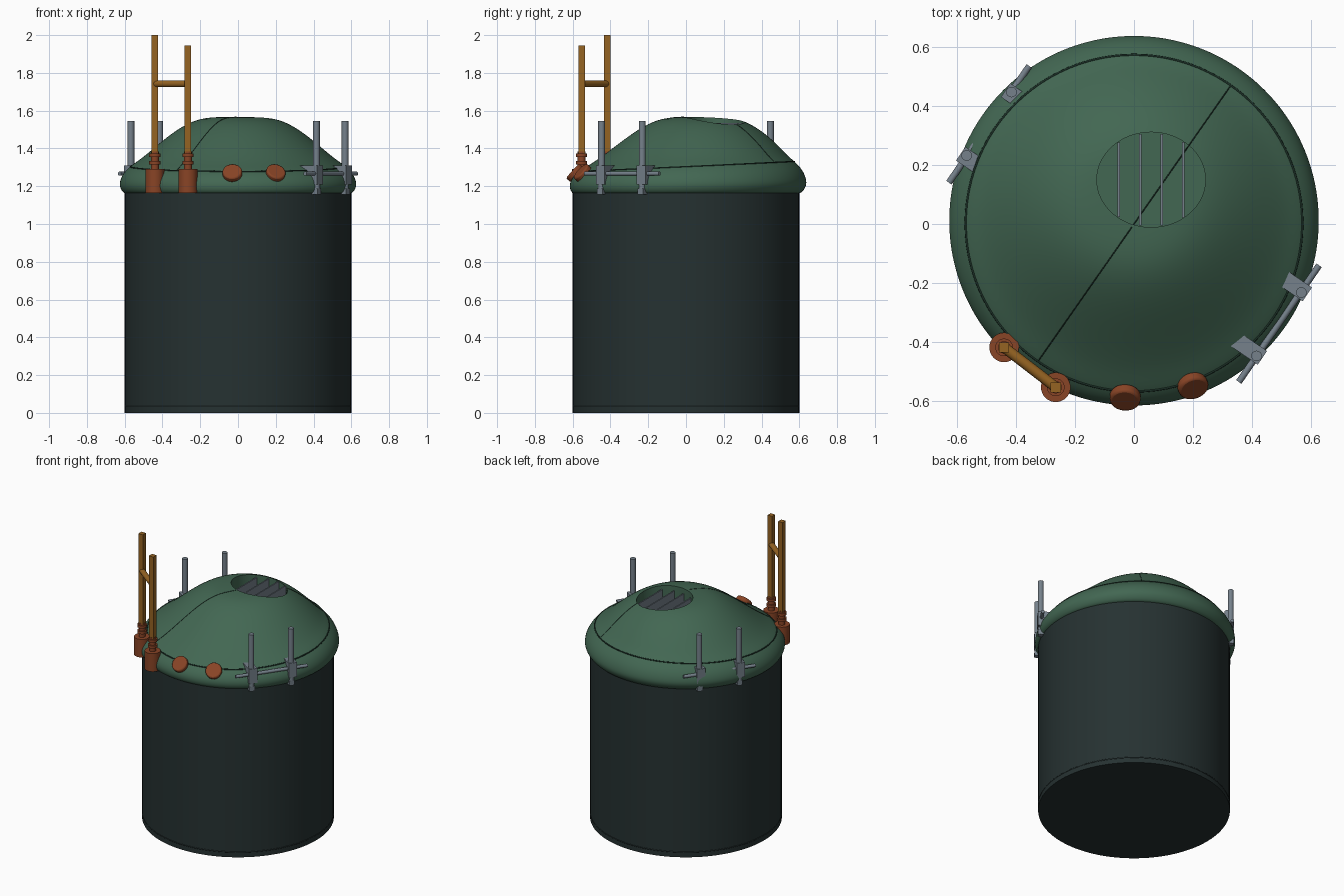
import bpy, bmesh, math
from mathutils import Vector
from mathutils.bvhtree import BVHTree

cube = bpy.data.objects.get("Cube")
if cube:
    bpy.data.objects.remove(cube, do_unlink=True)


def material(name, rgb):
    m = bpy.data.materials.new(name)
    m.use_nodes = True
    m.diffuse_color = (*rgb, 1)
    m.node_tree.nodes["Principled BSDF"].inputs["Base Color"].default_value = (*rgb, 1)
    return m


GREEN = material("lid green", (0.055, 0.135, 0.085))
DARK = material("dark teal", (0.019, 0.031, 0.031))
SEAM = material("seam dark green", (0.012, 0.032, 0.022))
GREY = material("steel grey", (0.18, 0.22, 0.26))
OCHRE = material("ochre", (0.30, 0.125, 0.016))
RUST = material("rust orange", (0.25, 0.058, 0.019))


def finish(obj, name, mat):
    obj.name = name
    obj.data.materials.append(mat)
    bpy.ops.object.select_all(action='DESELECT')
    obj.select_set(True)
    bpy.context.view_layer.objects.active = obj
    bpy.ops.object.shade_smooth_by_angle(angle=math.radians(35))
    return obj


def from_bmesh(bm):
    bmesh.ops.recalc_face_normals(bm, faces=bm.faces)
    me = bpy.data.meshes.new("part")
    bm.to_mesh(me)
    bm.free()
    obj = bpy.data.objects.new("part", me)
    bpy.context.collection.objects.link(obj)
    return obj


def rod(name, a, b, r, mat, sides=16):
    a, b = Vector(a), Vector(b)
    d = b - a
    bpy.ops.mesh.primitive_cylinder_add(vertices=sides, radius=r, depth=d.length, location=(a + b) / 2)
    obj = bpy.context.object
    obj.rotation_euler = d.to_track_quat('Z', 'Y').to_euler()
    return finish(obj, name, mat)


def box(name, centre, size, mat, turn=0):
    bpy.ops.mesh.primitive_cube_add(size=1, location=centre, rotation=(0, 0, turn))
    obj = bpy.context.object
    obj.scale = size
    return finish(obj, name, mat)


def tube(name, points, r, mat, closed=False):
    cu = bpy.data.curves.new(name, 'CURVE')
    cu.dimensions = '3D'
    cu.bevel_depth = r
    cu.bevel_resolution = 1
    sp = cu.splines.new('POLY')
    sp.points.add(len(points) - 1)
    for p, co in zip(sp.points, points):
        p.co = (*co, 1)
    sp.use_cyclic_u = closed
    obj = bpy.data.objects.new(name, cu)
    cu.materials.append(mat)
    bpy.context.collection.objects.link(obj)
    return obj


# Tank body with a fine joint near the floor
rod("tank_body", (0, 0, 0), (0, 0, 1.2), 0.6, DARK, 96)
circle = [(math.cos(math.tau * i / 96), math.sin(math.tau * i / 96)) for i in range(96)]
tube("base_joint", [(0.598 * c, 0.598 * s, 0.036) for c, s in circle], 0.004, DARK, True)

# Lopsided lid: rings of radius, height, backward shift, rise towards the back
RINGS = [(0.55, 1.16, 0, 0), (0.59, 1.16, 0, 0), (0.61, 1.165, 0.005, 0),
         (0.626, 1.19, 0.01, 0.01), (0.63, 1.22, 0.012, 0.01), (0.612, 1.267, 0.01, 0.03),
         (0.57, 1.308, 0.003, 0.045), (0.52, 1.34, 0.02, 0.04), (0.46, 1.39, 0.045, 0.02),
         (0.38, 1.458, 0.065, 0), (0.29, 1.522, 0.07, 0), (0.2, 1.56, 0.07, 0),
         (0.1, 1.567, 0.07, 0), (0.03, 1.567, 0.07, 0)]
SIDES = 48
bm = bmesh.new()
loops = []
for r, z, shift, rise in RINGS:
    ring = []
    for i in range(SIDES):
        t = math.tau * i / SIDES
        ring.append(bm.verts.new((r * math.cos(t), shift + r * math.sin(t), z + rise * r * math.sin(t))))
    loops.append(ring)
for lo, hi in zip(loops, loops[1:]):
    for i in range(SIDES):
        j = (i + 1) % SIDES
        bm.faces.new((lo[i], lo[j], hi[j], hi[i]))
bm.faces.new(loops[0][::-1])
bm.faces.new(loops[-1])
lid = from_bmesh(bm)

# Oval vent opening cut into the lid
bpy.ops.mesh.primitive_cylinder_add(vertices=64, radius=1, depth=0.4, location=(0.058, 0.15, 1.61))
cutter = bpy.context.object
cutter.name = "vent_cutter"
cutter.scale = (0.184, 0.161, 1)
cutter.hide_render = True
sub = lid.modifiers.new("smooth", 'SUBSURF')
sub.levels = sub.render_levels = 2
cut = lid.modifiers.new("vent", 'BOOLEAN')
cut.operation = 'DIFFERENCE'
cut.object = cutter
bpy.context.view_layer.objects.active = lid
for m in ("smooth", "vent"):
    bpy.ops.object.modifier_apply(modifier=m)
bpy.data.objects.remove(cutter, do_unlink=True)
finish(lid, "lid", GREEN)

# Seams drawn over the lid
bpy.context.view_layer.update()
tree = BVHTree.FromObject(lid, bpy.context.evaluated_depsgraph_get())


def on_lid(x, y):
    hit = tree.ray_cast(Vector((x, y, 3)), Vector((0, 0, -1)))[0]
    return hit if hit else Vector((x, y, 1.3))


tube("lid_rim_seam", [on_lid(0.57 * c, 0.003 + 0.57 * s) for c, s in circle], 0.004, SEAM, True)
tube("lid_cross_seam", [on_lid(0.325 * k / 40, 0.465 * k / 40) for k in range(-40, 41)], 0.002, SEAM)

# Upright slats in the vent
for x in (-0.052, 0.021, 0.094, 0.167):
    half = 0.158 * math.sqrt(1 - ((x - 0.058) / 0.184) ** 2)
    box("vent_slat", (x, 0.15, 1.47), (0.008, 2 * half, 0.13), GREY)

# Twin square pipes on round sockets, with a cross bar
PIPES = ((-0.44, -0.418, 2.0), (-0.265, -0.553, 1.945))
for x, y, top in PIPES:
    rod("pipe_socket", (x, y, 1.165), (x, y, 1.29), 0.05, RUST, 32)
    rod("pipe_stem", (x, y, 1.29), (x, y, 1.385), 0.021, RUST)
    for z in (1.325, 1.365):
        rod("pipe_collar", (x, y, z - 0.009), (x, y, z + 0.009), 0.03, RUST, 24)
    box("square_pipe", (x, y, (1.37 + top) / 2), (0.034, 0.034, top - 1.37), OCHRE)
rod("pipe_cross_bar", (*PIPES[0][:2], 1.742), (*PIPES[1][:2], 1.742), 0.018, OCHRE)

# Round plugs set in the front of the rim
for x, y in ((-0.03, -0.59), (0.2, -0.55)):
    out = Vector((x, y, 0)).normalized() + Vector((0, 0, 0.9))
    out.normalize()
    p = Vector((x, y, 1.272))
    plug = rod("rim_plug", p - out * 0.02, p + out * 0.014, 0.052, RUST, 32)
    bev = plug.modifiers.new("soft_edge", 'BEVEL')
    bev.width = 0.008
    bev.segments = 2

# Side rails, repeated on the opposite side by a half turn
BRACKET = ((-0.02, 1.31), (0.09, 1.31), (0.09, 1.285), (0.02, 1.21), (-0.02, 1.21))
along = Vector((0.564, 0.826, 0))
inward = Vector((-0.826, 0.564, 0))
for side in (1, -1):
    rod("rail_bar", (side * 0.355, side * -0.535, 1.267), (side * 0.627, side * -0.14, 1.267), 0.011, GREY)
    for x, y in ((0.415, -0.447), (0.567, -0.232)):
        x, y = x * side, y * side
        rod("rail_post", (x, y, 1.155), (x, y, 1.545), 0.018, GREY)
        box("rail_foot", (x, y, 1.172), (0.036, 0.036, 0.03), GREY, math.atan2(along.y, along.x))
        # Gusset bracket reaching into the lid
        bm = bmesh.new()
        base = Vector((x, y, 0))
        ends = [[bm.verts.new(base + side * (inward * u + along * w) + Vector((0, 0, z)))
                 for u, z in BRACKET] for w in (-0.022, 0.034)]
        for e in ends:
            bm.faces.new(e)
        for i in range(len(BRACKET)):
            j = (i + 1) % len(BRACKET)
            bm.faces.new((ends[0][i], ends[0][j], ends[1][j], ends[1][i]))
        finish(from_bmesh(bm), "rail_bracket", GREY)
